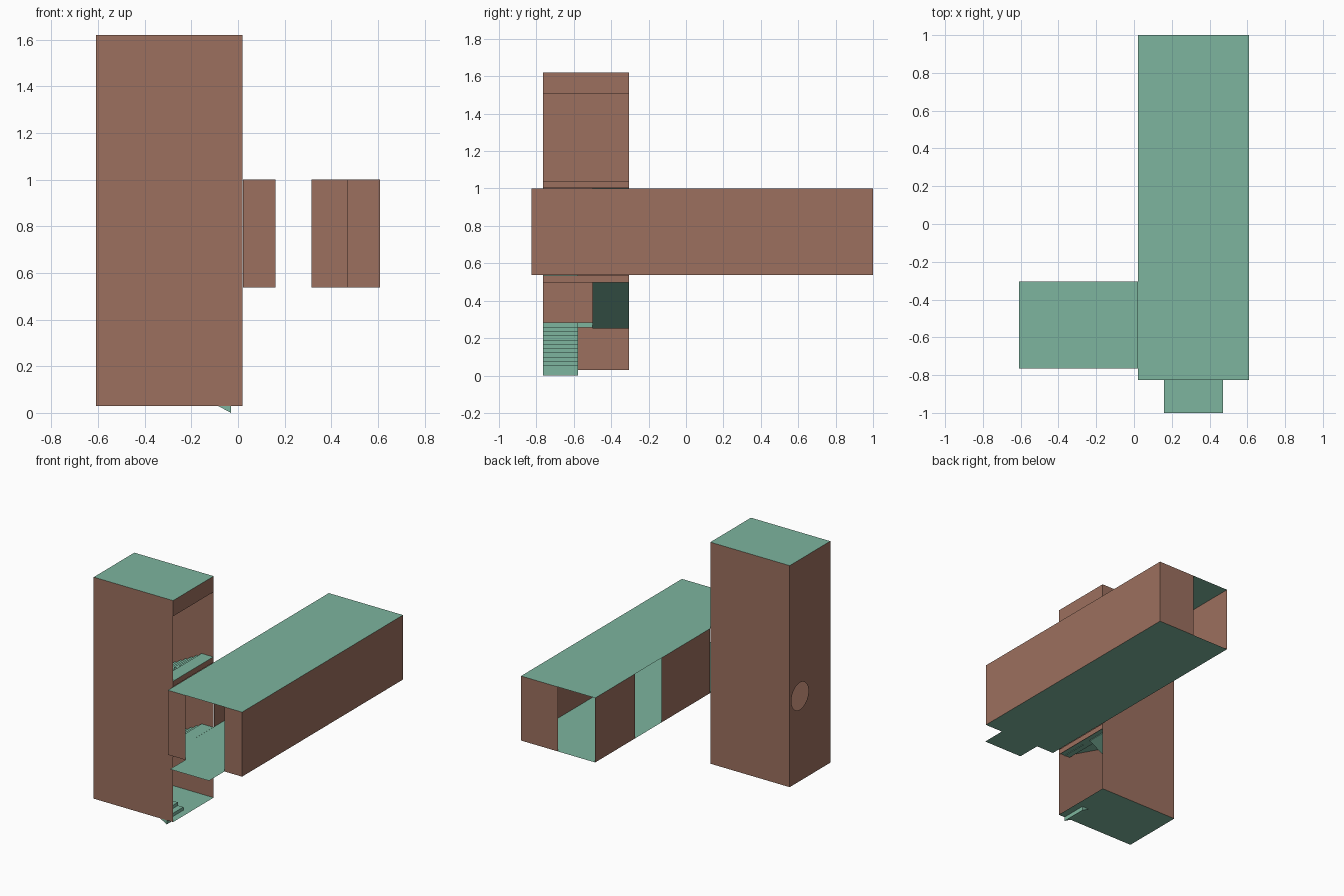
import bpy, bmesh, math

cube = bpy.data.objects.get("Cube")
if cube:
    bpy.data.objects.remove(cube, do_unlink=True)


def material(name, rgb):
    m = bpy.data.materials.new(name)
    m.use_nodes = True
    m.diffuse_color = (*rgb, 1)
    m.node_tree.nodes["Principled BSDF"].inputs["Base Color"].default_value = (*rgb, 1)
    return m


BROWN = material("wall brown", (0.332, 0.162, 0.114))
GREEN = material("slab green", (0.205, 0.462, 0.342))


def finish(name, bm, mat):
    mesh = bpy.data.meshes.new(name)
    bm.to_mesh(mesh)
    bm.free()
    mesh.materials.append(mat)
    obj = bpy.data.objects.new(name, mesh)
    bpy.context.collection.objects.link(obj)
    return obj


def place(axis, d, a, b):
    """Point on the plane axis = d; a and b are the other two coordinates in order."""
    p = [a, b]
    p.insert("xyz".index(axis), d)
    return p


def panel(name, axis, d, rects, mat):
    """Thin sheet made of rectangles (a0, a1, b0, b1)."""
    bm = bmesh.new()
    for a0, a1, b0, b1 in rects:
        corners = [(a0, b0), (a1, b0), (a1, b1), (a0, b1)]
        bm.faces.new([bm.verts.new(place(axis, d, a, b)) for a, b in corners])
    return finish(name, bm, mat)


def prism(name, profile, y0, y1, mat):
    """Extrude an x-z profile along y."""
    bm = bmesh.new()
    face = bm.faces.new([bm.verts.new((x, y0, z)) for x, z in profile])
    ext = bmesh.ops.extrude_face_region(bm, geom=[face])
    verts = [v for v in ext["geom"] if isinstance(v, bmesh.types.BMVert)]
    bmesh.ops.translate(bm, verts=verts, vec=(0, y1 - y0, 0))
    bmesh.ops.recalc_face_normals(bm, faces=bm.faces)
    return finish(name, bm, mat)


def slab(name, x0, x1, y0, y1, top, mat, t=0.025):
    return prism(name, [(x0, top - t), (x1, top - t), (x1, top), (x0, top)], y0, y1, mat)


def flight(name, x0, x1, z0, rise, y0, y1, steps=11, depth=0.03):
    """Stair flight with a sloped underside."""
    dx, dz = (x1 - x0) / steps, rise / steps
    pts = [(x0, z0 - depth)]
    for i in range(steps):
        z = z0 + (i + 1) * dz
        pts += [(x0 + i * dx, z), (x0 + (i + 1) * dx, z)]
    pts.append((x1, z0 + rise - depth))
    return prism(name, pts, y0, y1, GREEN)


# Shared dimensions
TX0, TX1, TY0, TY1 = -0.61, 0.02, -0.765, -0.305
BASE, STOREY, DOOR, TOP = 0.03, 0.505, 0.467, 1.62
HX0, HX1, HY0, HY1 = 0.021, 0.61, -0.825, 1.0
HZ0, HZ1 = 0.537, 1.0

# Tower shell, open on the side that meets the corridor
for name, y in (("tower_front_wall", TY0), ("tower_back_wall", TY1)):
    panel(name, "y", y, [(TX0, TX1, BASE, TOP)], BROWN)
panel("tower_roof", "z", TOP, [(TX0, TX1, TY0, TY1)], GREEN)
panel("tower_floor", "z", BASE, [(TX0, TX1, TY0, TY1)], GREEN)
lintels = []
for i in range(3):
    low = BASE + i * STOREY + DOOR
    high = TOP if i == 2 else BASE + (i + 1) * STOREY
    lintels.append((TY0, TY1, low, high))
panel("tower_lintels", "x", TX1, lintels, BROWN)

# Outer tower wall with a round window
bm = bmesh.new()
outline = [(TY0, BASE), (TY1, BASE), (TY1, TOP), (TY0, TOP)]
window = [(-0.42 + 0.097 * math.cos(a), 0.64 + 0.097 * math.sin(a))
          for a in (math.tau * k / 32 for k in range(32))]
for loop in (outline, window):
    vs = [bm.verts.new((TX0, y, z)) for y, z in loop]
    for i, v in enumerate(vs):
        bm.edges.new((v, vs[(i + 1) % len(vs)]))
bmesh.ops.triangle_fill(bm, edges=bm.edges[:], use_beauty=True, normal=(-1, 0, 0))
finish("tower_window_wall", bm, BROWN)

# Two storeys of switchback stairs with landings
HALF, FOOT, TURN = STOREY / 2, -0.03, -0.5
for i in range(2):
    z = BASE + i * STOREY
    tag = ("lower", "upper")[i]
    flight(tag + "_first_flight", FOOT, TURN, z, HALF, TY0 + 0.001, -0.577)
    slab(tag + "_half_landing", TX0 + 0.002, TURN, TY0 + 0.001, TY1 - 0.001, z + HALF, GREEN)
    flight(tag + "_second_flight", TURN, FOOT, z + HALF, HALF, -0.5, TY1 - 0.001)
    slab(tag + "_door_landing", -0.075, TX1 - 0.002, TY0 + 0.001, TY1 - 0.001, z + STOREY, GREEN)

# Corridor roof, and floor with a doorstep sticking out in front
panel("corridor_roof", "z", HZ1, [(HX0, HX1, HY0, HY1)], GREEN)
panel("corridor_floor", "z", HZ0,
      [(HX0, HX1, HY0, HY1), (0.16, 0.47, -1.0, HY0)], GREEN)

# Corridor walls with full-height openings
panel("corridor_front_wall", "y", HY0,
      [(HX0, 0.16, HZ0, HZ1), (0.47, HX1, HZ0, HZ1)], BROWN)
panel("corridor_back_wall", "y", HY1, [(0.315, HX1, HZ0, HZ1)], BROWN)
panel("corridor_outer_wall", "x", HX1, [(HY0, HY1, HZ0, HZ1)], BROWN)
panel("corridor_inner_wall", "x", HX0,
      [(HY0, TY0, HZ0, HZ1), (TY1, 0.25, HZ0, HZ1), (0.55, HY1, HZ0, HZ1)], BROWN)
